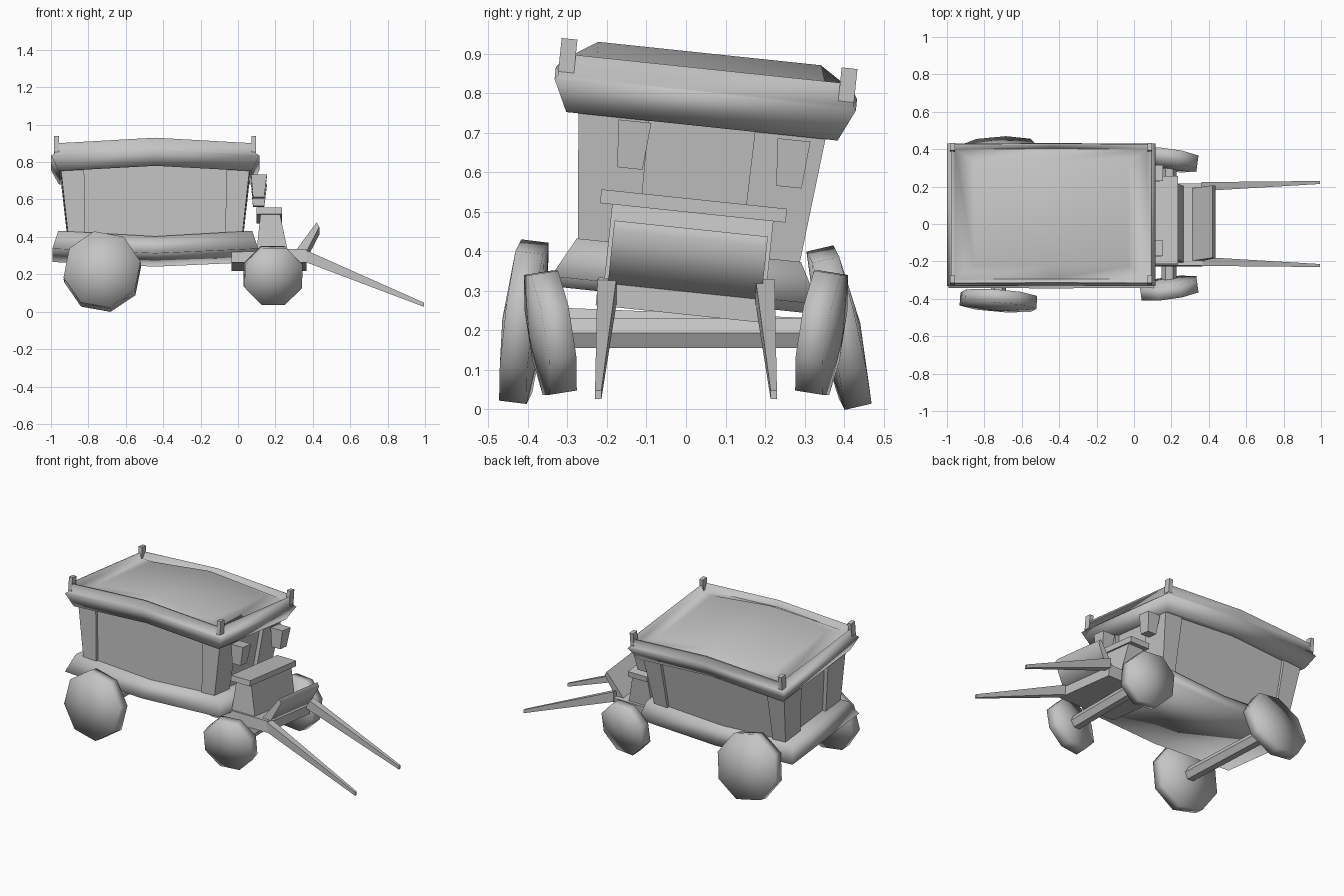
import bpy, bmesh, math
from mathutils import Matrix, Vector

cube = bpy.data.objects.get("Cube")
if cube:
    bpy.data.objects.remove(cube, do_unlink=True)

grey = bpy.data.materials.new("plain_grey")
grey.use_nodes = True
grey.diffuse_color = (0.55, 0.55, 0.55, 1)
grey.node_tree.nodes["Principled BSDF"].inputs["Base Color"].default_value = grey.diffuse_color

# The coach body leans a little to one side on its springs
LEAN = Matrix.Translation((0, -0.035, 0)) @ Matrix.Rotation(math.radians(-6), 4, 'X')
LEVEL = Matrix.Identity(4)
MID = -0.4425


def loft(name, rings, matrix=LEAN, caps="flat", bulge=0.0, smooth=40):
    """Skin a list of equal-length rings and close both ends."""
    bm = bmesh.new()
    loops = [[bm.verts.new(p) for p in ring] for ring in rings]
    n = len(rings[0])
    for a, b in zip(loops, loops[1:]):
        for i in range(n):
            j = (i + 1) % n
            bm.faces.new((a[i], a[j], b[j], b[i]))
    for loop, side in ((loops[0], -1), (loops[-1], 1)):
        if caps == "ridge":
            # each half is split from the front middle to the back corner
            front, back = loop[1], loop[4]
            for tri in ((loop[0], front, loop[5]), (front, back, loop[5]),
                        (front, loop[2], loop[3]), (front, loop[3], back)):
                bm.faces.new(tri)
        elif caps == "fan":
            centre = sum((v.co for v in loop), Vector()) / n
            hub = bm.verts.new(centre + Vector((0, side * bulge, 0)))
            for i in range(n):
                bm.faces.new((loop[i], loop[(i + 1) % n], hub))
        else:
            bm.faces.new(loop)
    bm.transform(matrix)
    bmesh.ops.recalc_face_normals(bm, faces=bm.faces)
    mesh = bpy.data.meshes.new(name)
    bm.to_mesh(mesh)
    bm.free()
    mesh.materials.append(grey)
    obj = bpy.data.objects.new(name, mesh)
    bpy.context.collection.objects.link(obj)
    bpy.ops.object.select_all(action='DESELECT')
    obj.select_set(True)
    bpy.context.view_layer.objects.active = obj
    bpy.ops.object.shade_smooth_by_angle(angle=math.radians(smooth))


def bent_ring(half_x, half_y, z, rise):
    """Rectangle whose long sides are lifted at their middle."""
    return [(MID - half_x, -half_y, z), (MID, -half_y, z + rise), (MID + half_x, -half_y, z),
            (MID + half_x, half_y, z), (MID, half_y, z + rise), (MID - half_x, half_y, z)]


def rect(x0, x1, y0, y1, z):
    return [(x0, y0, z), (x1, y0, z), (x1, y1, z), (x0, y1, z)]


def plank(name, profile, half_y, smooth=40):
    """Side profile in x and z, run across the width."""
    loft(name, [[(x, y, z) for x, z in profile] for y in (-half_y, half_y)], smooth=smooth)


# Roof: cornice, thin rail and sunken tray rising to a ridged panel
loft("roof", [bent_ring(*r) for r in (
    (0.47, 0.29, 0.73, 0.03),
    (0.515, 0.345, 0.72, 0.028),
    (0.557, 0.383, 0.80, 0.03),
    (0.54, 0.376, 0.81, 0.03),
    (0.535, 0.374, 0.866, 0.03),
    (0.528, 0.366, 0.866, 0.03),
    (0.515, 0.35, 0.832, 0.03),
    (0.41, 0.283, 0.858, 0.047))], caps="ridge", smooth=85)

# Cabin walls between the pillars
loft("cabin", [bent_ring(0.44, 0.262, 0.37, -0.02),
               bent_ring(0.48, 0.298, 0.745, 0.03)], caps="ridge")

# Corner pillars and roof posts
for sx in (-1, 1):
    for sy in (-1, 1):
        def corner(outer, inner, y_out, y_in, z):
            return rect(MID + sx * inner, MID + sx * outer, sy * y_in, sy * y_out, z)
        loft("corner_pillar", [corner(0.465, 0.375, 0.28, 0.13, 0.38),
                               corner(0.505, 0.38, 0.316, 0.135, 0.74)])
        loft("roof_post", [corner(0.54, 0.515, 0.376, 0.336, 0.82),
                           corner(0.54, 0.515, 0.376, 0.336, 0.905)])

# Shallow flared hull, flat underneath with a sagging middle
loft("hull", [bent_ring(0.55, 0.34, 0.303, -0.025),
              bent_ring(0.518, 0.285, 0.405, -0.03)], caps="ridge", smooth=180)

# Lanterns on the front wall
for u, w in ((-0.17, 0.715), (0.235, 0.71)):
    loft("lantern", [rect(0.08, 0.14, u - 0.032, u + 0.032, w - 0.12),
                     rect(0.07, 0.155, u - 0.042, u + 0.042, w)])

# Driver's seat, foot box and dashboard
plank("seat_board", [(0.10, 0.50), (0.235, 0.50), (0.235, 0.535), (0.10, 0.535)], 0.236)
plank("seat_block", [(0.10, 0.31), (0.265, 0.31), (0.225, 0.50), (0.12, 0.50)], 0.205)
plank("foot_box", [(-0.035, 0.242), (0.365, 0.242), (0.365, 0.313), (-0.035, 0.313)], 0.22)
plank("dashboard", [(0.31, 0.31), (0.365, 0.30), (0.435, 0.435), (0.42, 0.46)], 0.195, 85)

# Two tapering shafts
for side in (-1, 1):
    loft("shaft", [[(x, side * (y + dy), z + dz) for dy, dz in
                    ((-h, -v), (h, -v), (h, v), (-h, v))]
                   for x, y, z, h, v in ((0.36, 0.2, 0.298, 0.024, 0.032),
                                         (0.995, 0.222, 0.037, 0.008, 0.011))], LEVEL)


def wheel(name, centre, radius, lean, toe, turn):
    """Eight-sided wheel with domed faces."""
    angles = [math.radians(turn + 45 * i) for i in range(8)]
    rings = [[(radius * math.cos(a), y, radius * math.sin(a)) for a in angles]
             for y in (-0.035, 0.035)]
    matrix = (Matrix.Translation(centre) @ Matrix.Rotation(math.radians(toe), 4, 'Z')
              @ Matrix.Rotation(math.radians(lean), 4, 'X'))
    loft(name, rings, matrix, caps="fan", bulge=0.02, smooth=180)


for side in (-1, 1):
    wheel("front_wheel", (0.187, side * 0.343, 0.194), 0.166, -9 * side, -8 * side, 22.5)
wheel("rear_right_wheel", (-0.725, -0.41, 0.222), 0.21, -7, -4, 12)
wheel("rear_left_wheel", (-0.725, 0.387, 0.207), 0.21, 13, 3, 12)

# Six-sided axles, the rear one tilted slightly
for name, x, z, half, drop in (("front_axle", 0.188, 0.193, 0.34, 0),
                               ("rear_axle", -0.725, 0.207, 0.39, 0.016)):
    loft(name, [[(x + 0.04 * math.cos(i * math.pi / 3), side * half,
                  z - side * drop + 0.043 * math.sin(i * math.pi / 3))
                 for i in range(6)] for side in (-1, 1)], LEVEL)
